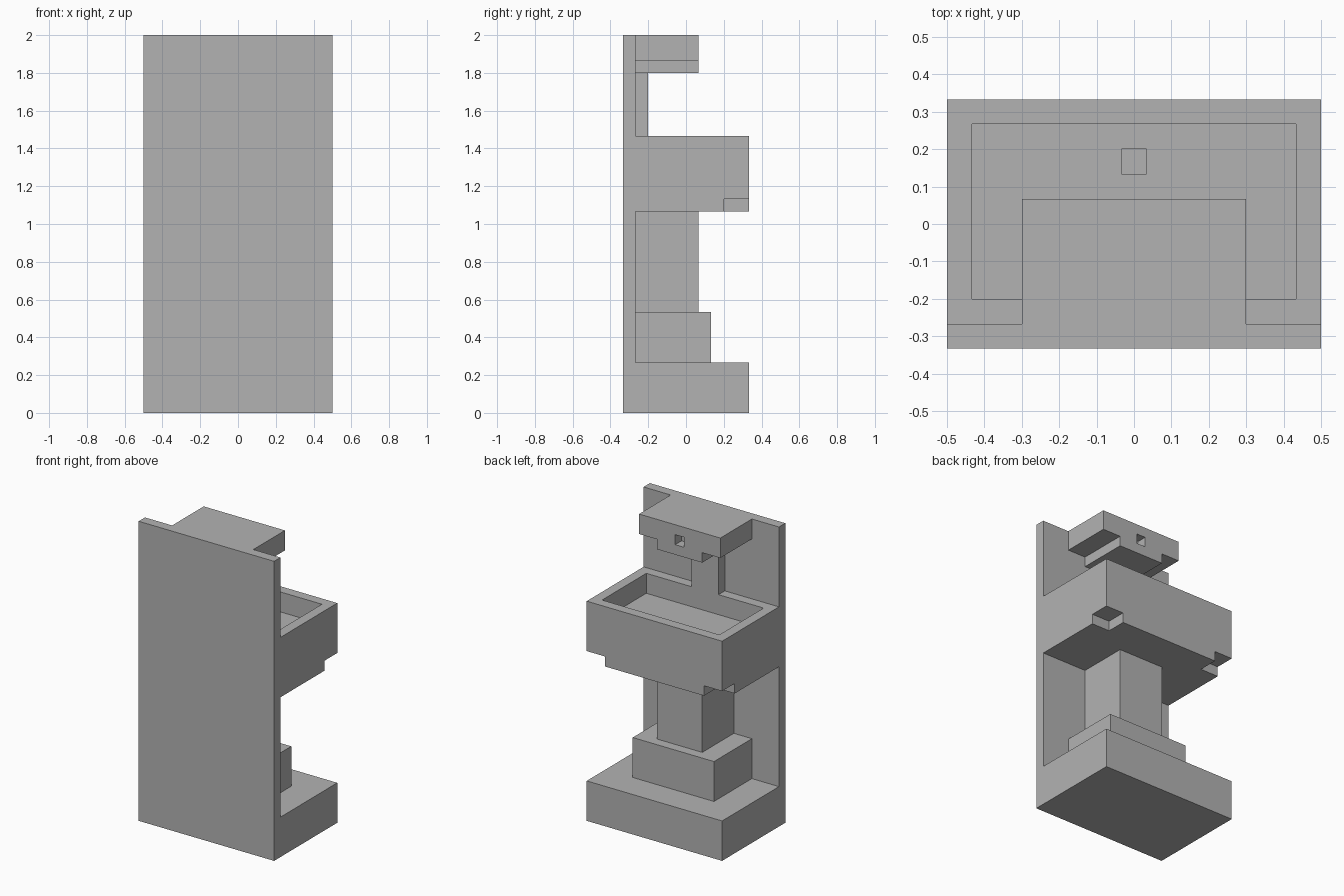
import bpy
import bmesh
from mathutils import Vector

U = 1 / 15  # the whole model sits on a block grid

default_cube = bpy.data.objects.get("Cube")
if default_cube:
    bpy.data.objects.remove(default_cube, do_unlink=True)

stone = bpy.data.materials.new("stone_grey")
stone.use_nodes = True
grey = (0.45, 0.45, 0.45, 1)
stone.diffuse_color = grey
stone.node_tree.nodes["Principled BSDF"].inputs["Base Color"].default_value = grey


def box(name, x, y, z):
    """Box from (min, max) ranges in grid units."""
    low, high = (Vector(c) * U for c in zip(x, y, z))
    bm = bmesh.new()
    bmesh.ops.create_cube(bm, size=1)
    for v in bm.verts:
        v.co = Vector([l + (c + 0.5) * (h - l) for c, l, h in zip(v.co, low, high)])
    mesh = bpy.data.meshes.new(name)
    bm.to_mesh(mesh)
    bm.free()
    mesh.materials.append(stone)
    obj = bpy.data.objects.new(name, mesh)
    bpy.context.collection.objects.link(obj)
    return obj


def carve(target, *ranges):
    """Cut a box out of the target and apply the cut."""
    cutter = box("cutter", *ranges)
    cutter.hide_render = True
    mod = target.modifiers.new("carve", "BOOLEAN")
    mod.operation = "DIFFERENCE"
    mod.solver = "EXACT"
    mod.object = cutter
    bpy.context.view_layer.objects.active = target
    bpy.ops.object.modifier_apply(modifier=mod.name)
    bpy.data.objects.remove(cutter, do_unlink=True)


# Backing slab and foot
box("back_panel", (-7.5, 7.5), (-5, -4), (0, 30))
box("base", (-7.5, 7.5), (-4, 5), (0, 4))

# Stepped pedestal
box("pedestal_step", (-4.5, 4.5), (-4, 2), (4, 8))
box("pedestal_column", (-2.5, 2.5), (-4, 1), (8, 16))

# Basin with hollow, drain and notched lower front corners
basin = box("basin", (-7.5, 7.5), (-4, 5), (16, 22))
carve(basin, (-6.5, 6.5), (-3, 4), (20, 23))
carve(basin, (-0.5, 0.5), (2, 3), (19, 20.5))
for side in (-1, 1):
    carve(basin, sorted((side * 5.5, side * 8)), (3, 6), (15, 17))

# Neck and overhanging spout head
box("neck", (-1.5, 1.5), (-4, -3), (22, 27))
head = box("spout_head", (-4.5, 4.5), (-4, 1), (27, 30))
for side in (-1, 1):
    carve(head, sorted((side * 2.5, side * 5)), (-5, 2), (26, 28))
carve(head, (-0.5, 0.5), (0, 2), (28, 29))
